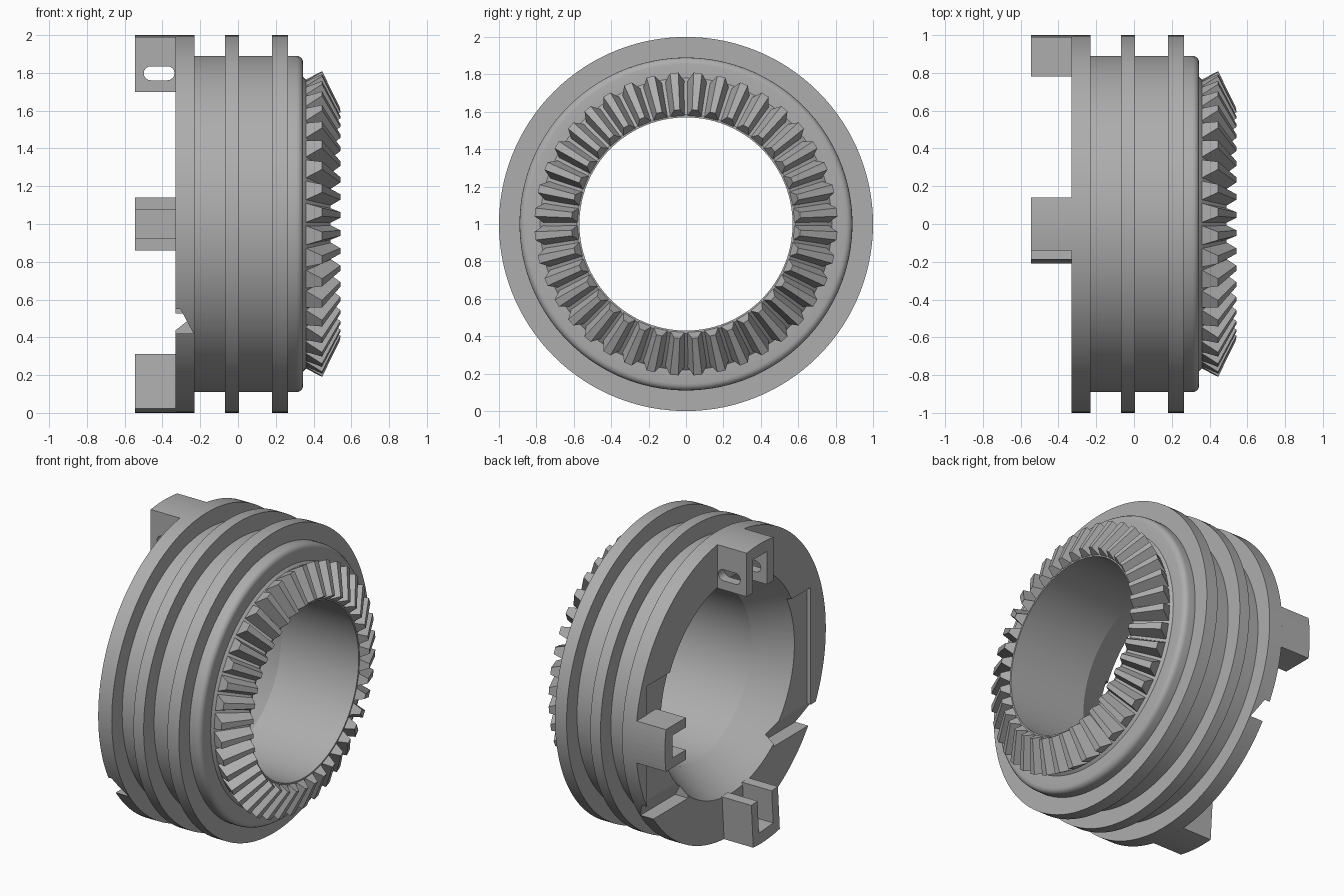
import bpy, bmesh, math
from math import sin, cos, pi, radians, sqrt

cube = bpy.data.objects.get("Cube")
if cube:
    bpy.data.objects.remove(cube, do_unlink=True)

steel = bpy.data.materials.new("steel_grey")
steel.use_nodes = True
grey = (0.42, 0.42, 0.42, 1)
steel.diffuse_color = grey
steel.node_tree.nodes["Principled BSDF"].inputs["Base Color"].default_value = grey


def polar(x, r, a, t=0.0):
    """Point at radius r and angle a about the x axis, shifted t sideways."""
    return (x, r * cos(a) - t * sin(a), 1 + r * sin(a) + t * cos(a))


def finish(name, bm):
    bmesh.ops.recalc_face_normals(bm, faces=bm.faces)
    mesh = bpy.data.meshes.new(name)
    bm.to_mesh(mesh)
    bm.free()
    mesh.materials.append(steel)
    obj = bpy.data.objects.new(name, mesh)
    bpy.context.collection.objects.link(obj)
    return obj


def loft(bm, rings, closed=False):
    """Join closed loops of points; cap the ends or close into a ring."""
    loops = [[bm.verts.new(p) for p in ring] for ring in rings]
    n = len(loops[0])
    pairs = list(zip(loops, loops[1:]))
    if closed:
        pairs.append((loops[-1], loops[0]))
    else:
        bm.faces.new(loops[0])
        bm.faces.new(loops[-1])
    for a, b in pairs:
        for i in range(n):
            j = (i + 1) % n
            bm.faces.new((a[i], a[j], b[j], b[i]))


def prism(name, rings):
    bm = bmesh.new()
    loft(bm, rings)
    return finish(name, bm)


def activate(obj):
    bpy.ops.object.select_all(action='DESELECT')
    obj.select_set(True)
    bpy.context.view_layer.objects.active = obj


def cut(obj, cutter):
    mod = obj.modifiers.new("cut", 'BOOLEAN')
    mod.operation = 'DIFFERENCE'
    mod.solver = 'EXACT'
    mod.object = cutter
    activate(obj)
    bpy.ops.object.modifier_apply(modifier=mod.name)
    bpy.data.objects.remove(cutter, do_unlink=True)


# Flanged sleeve with a tapered back opening and a rounded front shoulder
R, G = 1.0, 0.89
profile = [(-0.33, 0.72), (-0.33, R), (-0.23, R), (-0.23, G), (-0.07, G),
           (-0.07, R), (0.005, R), (0.005, G), (0.18, G), (0.18, R),
           (0.265, R), (0.265, G)]
fillet = 0.035
profile += [(0.345 - fillet + fillet * sin(k * pi / 8),
             G - fillet + fillet * cos(k * pi / 8)) for k in range(5)]
profile += [(0.345, 0.78), (0.36, 0.765), (0.49, 0.585), (0.49, 0.57), (-0.08, 0.57)]
SEG = 120
bm = bmesh.new()
loft(bm, [[polar(x, r, 2 * pi * k / SEG) for x, r in profile]
          for k in range(SEG)], closed=True)
sleeve = finish("sleeve", bm)

# Shallow side pockets with a sloping floor; only one breaks through the rim
pocket = [(-0.4, 1.33), (-0.305, 1.33), (-0.305, 0.55), (-0.235, 0.42), (-0.4, 0.42)]
for y0, y1 in ((-0.84, -0.45), (0.45, 0.88)):
    cut(sleeve, prism("pocket_cutter", [[(x, y, z) for x, z in pocket] for y in (y0, y1)]))
cut(sleeve, prism("notch_cutter", [[(x, y, z) for x, z in pocket[2:] + [(-0.4, 0.55)]]
                                   for y in (-1.1, -0.6)]))

# Bevel gear teeth
TEETH = 40
bm = bmesh.new()
for k in range(TEETH):
    a = 2 * pi * (k + 0.5) / TEETH
    ends = []
    for root, crest, wide, narrow in (((0.345, 0.755), (0.445, 0.81), 0.056, 0.022),
                                      ((0.482, 0.573), (0.542, 0.612), 0.042, 0.015)):
        ends.append([polar(*root, a, -wide), polar(*crest, a, -narrow),
                     polar(*crest, a, narrow), polar(*root, a, wide)])
    loft(bm, ends)
teeth = finish("gear_teeth", bm)


# Forked lugs on the back face
def lug(name, angle, inner):
    w, s = 0.14, 0.075
    arc = [(t * w / 4, sqrt(1 - (t * w / 4) ** 2)) for t in range(-4, 5)]
    outline = [(-w, inner)] + arc + [(w, inner), (s, inner), (s, 0.92),
                                     (-s, 0.92), (-s, inner)]
    return prism(name, [[polar(x, r, radians(angle), t) for t, r in outline]
                        for x in (-0.545, -0.325)])


top_lug = lug("top_lug", 90, 0.70)
back_lug = lug("back_lug", 0, 0.78)
bottom_lug = lug("bottom_lug", 266, 0.70)

# Long round-ended hole through the top lug
oval = []
for k in range(18):
    a = pi / 2 + pi * (k if k < 9 else k - 1) / 8
    cx = -0.462 if k < 9 else -0.373
    oval.append((cx + 0.037 * cos(a), 1.798 + 0.037 * sin(a)))
cut(top_lug, prism("hole_cutter", [[(x, y, z) for x, z in oval] for y in (-0.3, 0.3)]))

activate(sleeve)
bpy.ops.object.shade_smooth_by_angle(angle=radians(25))
activate(top_lug)
bpy.ops.object.shade_smooth_by_angle(angle=radians(25))
